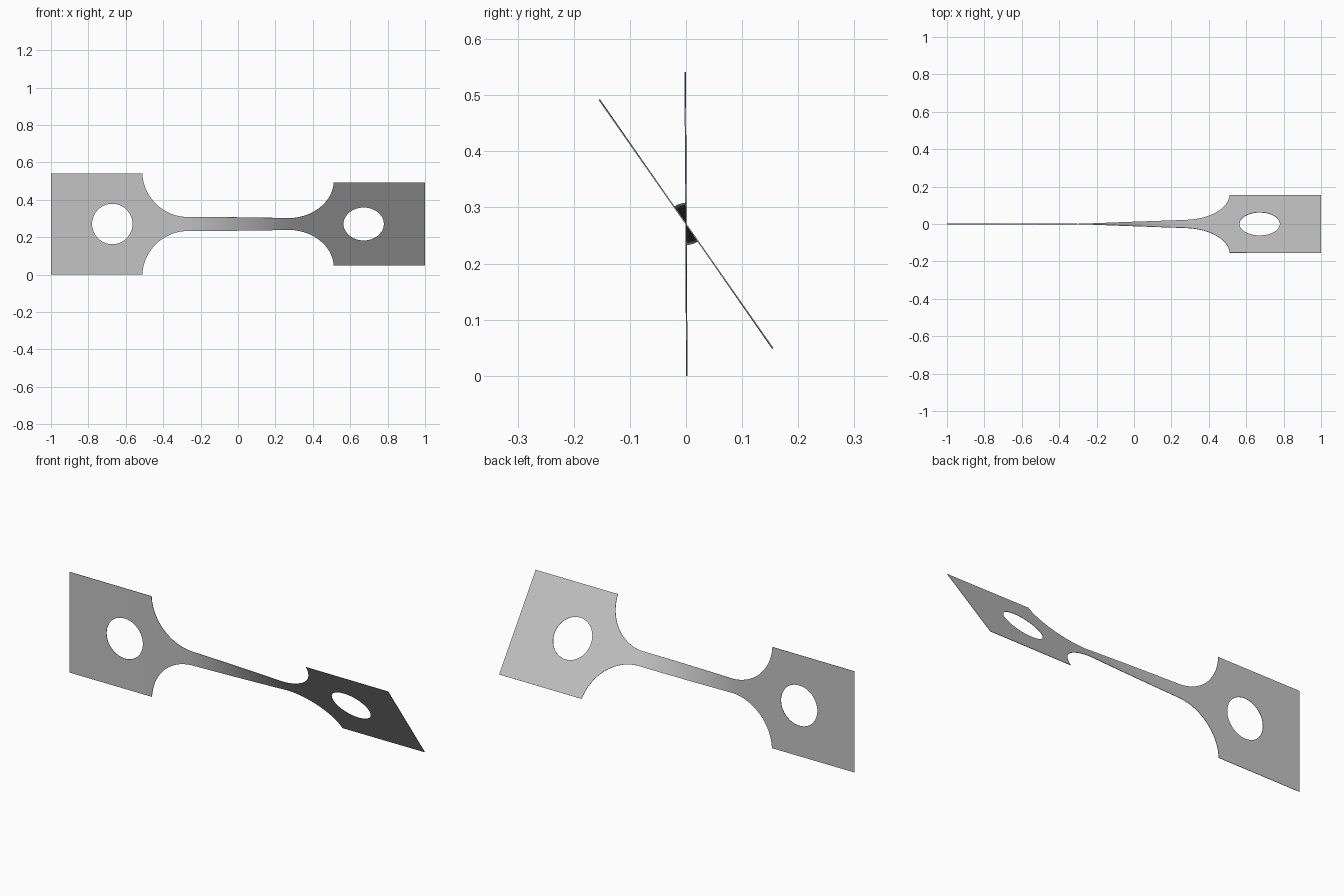
import bpy
import bmesh
from math import sin, cos, acos, pi, radians, sqrt

if "Cube" in bpy.data.objects:
    bpy.data.objects.remove(bpy.data.objects["Cube"], do_unlink=True)

HEAD = 0.2705          # half height of the end tabs
GAUGE = 0.0375         # half height of the narrow neck
NECK = 0.267           # half length of the neck
FILLET = 0.245         # radius of the shoulder fillets
HOLE_X, HOLE_R = 0.672, 0.108
THICK = 0.002

# Half profile: stations (x, inner edge, outer edge) along the strip
sweep = acos((FILLET - HEAD + GAUGE) / FILLET)
half = [(NECK * i / 20, 0, GAUGE) for i in range(20)]
for i in range(25):
    a = sweep * i / 24
    half.append((NECK + FILLET * sin(a), 0, GAUGE + FILLET * (1 - cos(a))))
for i in range(33):
    a = pi * i / 32
    half.append((HOLE_X - HOLE_R * cos(a), HOLE_R * sin(a), HEAD))
half += [(0.89, 0, HEAD), (1.0, 0, HEAD)]
stations = [(-x, lo, hi) for x, lo, hi in reversed(half[1:])] + half


def twist(x):
    """Angle of the strip about its long axis: nearly all of it in the neck."""
    t = min(max((x + 0.29) / 0.58, 0), 1)
    return radians(0.2 + 34 * t + 0.4 * (x + 1))


def place(x, v):
    a = twist(x)
    return (x, -v * sin(a), HEAD + v * cos(a))


# Twisted strip, upper and lower halves joined on the centre line
bm = bmesh.new()
for (x0, lo0, hi0), (x1, lo1, hi1) in zip(stations, stations[1:]):
    for s in (1, -1):
        corners = [(x0, s * lo0), (x1, s * lo1), (x1, s * hi1), (x0, s * hi0)]
        bm.faces.new([bm.verts.new(place(x, v)) for x, v in corners[::s]])
bmesh.ops.remove_doubles(bm, verts=bm.verts, dist=1e-5)
bmesh.ops.recalc_face_normals(bm, faces=bm.faces)
mesh = bpy.data.meshes.new("twisted_test_strip")
bm.to_mesh(mesh)
bm.free()

strip = bpy.data.objects.new("twisted_test_strip", mesh)
bpy.context.collection.objects.link(strip)

# Plain grey metal
grey = bpy.data.materials.new("plain_grey")
grey.use_nodes = True
colour = (0.55, 0.55, 0.55, 1)
grey.diffuse_color = colour
grey.node_tree.nodes["Principled BSDF"].inputs["Base Color"].default_value = colour
mesh.materials.append(grey)

# Sheet thickness and shading
bpy.ops.object.select_all(action='DESELECT')
strip.select_set(True)
bpy.context.view_layer.objects.active = strip
solid = strip.modifiers.new("sheet_thickness", 'SOLIDIFY')
solid.thickness = THICK
solid.offset = 0
bpy.ops.object.modifier_apply(modifier=solid.name)
bpy.ops.object.shade_smooth_by_angle(angle=radians(30))
